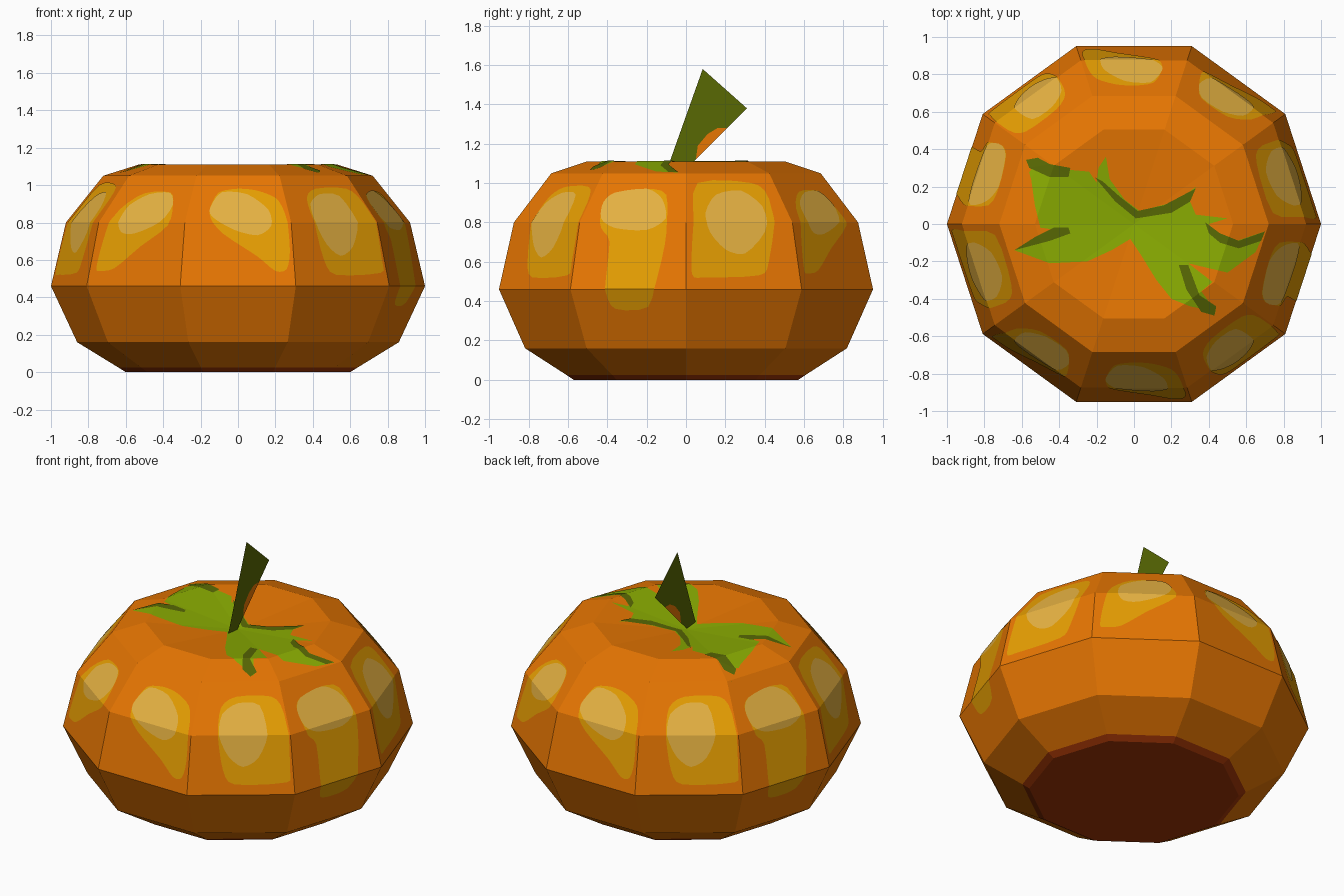
import bpy, bmesh, math
from mathutils import Vector

if "Cube" in bpy.data.objects:
    bpy.data.objects.remove(bpy.data.objects["Cube"])

N = 10
C18 = math.cos(math.pi / N)
DIRS = [Vector((math.cos(i * math.tau / N), math.sin(i * math.tau / N), 0)) for i in range(N + 1)]
# Pumpkin profile: (corner radius, height)
SIDE = [(.60, 0), (.64, .025), (.86, .16), (1.0, .46), (.92, .80), (.72, 1.05)]
TOP = [(0, 1.06), (.53, 1.11), (.72, 1.05), (.92, .80)]


def material(name, rgb):
    m = bpy.data.materials.new(name)
    lin = [((c / 255 + .055) / 1.055) ** 2.4 if c > 10 else c / 255 / 12.92 for c in rgb]
    m.diffuse_color = (*lin, 1)
    m.use_nodes = True
    m.node_tree.nodes["Principled BSDF"].inputs["Base Color"].default_value = m.diffuse_color
    return m


ORANGE = material("orange skin", (231, 118, 2))
YELLOW = material("yellow patch", (230, 158, 2))
TAN = material("pale highlight", (230, 178, 66))
LEAF = material("leaf green", (138, 172, 2))
DARK = material("dark green", (88, 104, 4))
MAROON = material("dark underside", (162, 54, 6))


def finish(bm, name, *mats):
    me = bpy.data.meshes.new(name)
    bm.to_mesh(me)
    bm.free()
    ob = bpy.data.objects.new(name, me)
    for m in mats:
        me.materials.append(m)
    bpy.context.collection.objects.link(ob)
    return ob


def lerp_table(table, x):
    for (a, u), (b, v) in zip(table, table[1:]):
        if x <= b:
            return u + (v - u) * (x - a) / (b - a)
    return table[-1][1]


def rounded(pts, steps=3):
    """Closed smooth curve through the points."""
    out, n = [], len(pts)
    for i in range(n):
        p = [Vector(pts[(i + j) % n]) for j in (-1, 0, 1, 2)]
        for s in range(steps):
            t = s / steps
            q = p[1] + .4 * t * (1 - t) * ((1 - t) * (p[2] - p[0]) - t * (p[3] - p[1]))
            q += (p[2] - p[1]) * (t * t * (3 - 2 * t))
            out.append((min(max(q.x, .005), .995), q.y))
    return out


def plate(name, mat, points, cuts, place):
    """Flat outline, cut along the body's creases, then wrapped on the body."""
    bm = bmesh.new()
    bm.faces.new([bm.verts.new((x, y, 0)) for x, y in points])
    bm.normal_update()
    if bm.faces[:][0].normal.z < 0:
        bmesh.ops.reverse_faces(bm, faces=bm.faces[:])
    bmesh.ops.triangulate(bm, faces=bm.faces[:])
    for co, no in cuts:
        bmesh.ops.bisect_plane(bm, geom=bm.verts[:] + bm.edges[:] + bm.faces[:],
                               dist=1e-5, plane_co=co, plane_no=no)
    for v in bm.verts:
        v.co = place(v.co.x, v.co.y)
    return finish(bm, name, mat)


# Pumpkin body: ten-sided rings, sunken top, dark base
bm = bmesh.new()
rings = [[bm.verts.new((d.x * r, d.y * r, z)) for d in DIRS[:N]] for r, z in SIDE + [TOP[1]]]
for j, (lo, hi) in enumerate(zip(rings, rings[1:])):
    for i in range(N):
        k = (i + 1) % N
        bm.faces.new((lo[i], lo[k], hi[k], hi[i])).material_index = int(j == 0)
bm.faces.new(rings[0][::-1]).material_index = 1
centre = bm.verts.new((0, 0, TOP[0][1]))
for i in range(N):
    bm.faces.new((rings[-1][i], rings[-1][(i + 1) % N], centre))
finish(bm, "pumpkin_body", ORANGE, MAROON)

# Side patches: (fraction across the face, height), repeated half a turn round
RADIUS = [(z, r) for r, z in SIDE]
SIDE_CUTS = [((0, z, 0), (0, 1, 0)) for z in (.46, .80)]


def side_patch(face, yellow, tan):
    for k in (face, (face + 5) % N):
        a, b = DIRS[k], DIRS[k + 1]
        out = (a + b).normalized()
        for name, mat, pts, lift in (("patch", YELLOW, yellow, .002), ("highlight", TAN, tan, .004)):
            def place(f, z):
                n = out + Vector((0, 0, .4))
                return a.lerp(b, f) * lerp_table(RADIUS, z) + Vector((0, 0, z)) + n * lift
            plate(f"side_{name}_{k}", mat, rounded(pts), SIDE_CUTS, place)


side_patch(7, [(.22, .88), (.29, .96), (.5, .98), (.71, .97), (.90, .93), (.96, .85), (.97, .65),
               (.93, .55), (.83, .54), (.67, .62), (.36, .74), (.24, .82)],
           [(.22, .88), (.32, .96), (.6, .95), (.8, .87), (.81, .78), (.68, .73), (.46, .76), (.25, .83)])
side_patch(6, [(.07, .555), (.09, .70), (.16, .87), (.36, .955), (.71, .96), (.80, .89), (.81, .785),
               (.52, .67), (.27, .555), (.12, .54)],
           [(.23, .8), (.25, .89), (.44, .95), (.71, .957), (.8, .89), (.71, .8), (.44, .74), (.29, .745)])
side_patch(8, [(.27, .8), (.28, .93), (.45, .98), (.87, .98), (.98, .9), (.97, .6), (.93, .53),
               (.44, .52), (.33, .6)],
           [(.28, .8), (.3, .9), (.47, .95), (.72, .94), (.77, .8), (.67, .67), (.52, .62), (.38, .68)])
side_patch(9, [(.21, .77), (.15, .9), (.235, .95), (.57, .97), (.79, .94), (.82, .75), (.76, .55),
               (.66, .37), (.36, .36), (.30, .45), (.30, .7)],
           [(.19, .82), (.15, .9), (.235, .95), (.57, .97), (.75, .92), (.81, .82), (.635, .76), (.34, .77)])
side_patch(0, [(.05, .54), (.07, .8), (.13, 1.0), (.74, 1.0), (.87, .92), (.74, .6), (.64, .53), (.17, .52)],
           [(.19, .85), (.32, .94), (.6, .96), (.77, .88), (.73, .75), (.53, .64), (.36, .66), (.22, .75)])

# Leaves: outlines draped over the top
MIDS = [(DIRS[i] + DIRS[i + 1]).normalized() for i in range(N)]
TOP_CUTS = [((0, 0, 0), (-d.y, d.x, 0)) for d in DIRS[:5]]
TOP_CUTS += [(n * TOP[1][0] * C18, n) for n in MIDS]


def drape(lift):
    def place(x, y):
        r = max(n.x * x + n.y * y for n in MIDS) / C18
        return Vector((x, y, lerp_table(TOP, r) + lift))
    return place


plate("leaves", LEAF, [
    (-.60, .40), (-.5, .32), (-.35, .29), (-.24, .28), (-.20, .22), (-.19, .30), (-.15, .36), (-.13, .24),
    (-.05, .13), (.03, .07), (.15, .10), (.25, .13), (.33, .20), (.30, .12), (.33, .05), (.50, .03),
    (.40, 0), (.45, -.07), (.55, -.09), (.70, -.04), (.65, -.15), (.5, -.26), (.29, -.21), (.42, -.31),
    (.36, -.36), (.44, -.47), (.3, -.44), (.2, -.4), (.12, -.3), (.04, -.17), (-.02, -.08), (-.12, -.14),
    (-.25, -.2), (-.45, -.21), (-.64, -.14), (-.5, -.1), (-.35, -.04), (-.5, -.02), (-.53, .1), (-.55, .24)],
    TOP_CUTS, drape(.002))

for i, pts in enumerate((
        [(-.60, .40), (-.45, .32), (-.34, .30), (-.35, .25), (-.45, .25), (-.56, .3)],
        [(-.64, -.14), (-.53, -.07), (-.43, -.02), (-.35, -.02), (-.34, -.05), (-.45, -.09)],
        [(-.21, .25), (-.17, .23), (-.08, .15), (.02, .07), (.16, .1), (.33, .19), (.30, .12),
         (.2, .06), (.01, .03), (-.1, .12)],
        [(.38, .01), (.46, -.05), (.56, -.09), (.70, -.04), (.68, -.09), (.56, -.13), (.46, -.1), (.40, -.05)],
        [(.24, -.22), (.29, -.22), (.35, -.38), (.44, -.44), (.43, -.49), (.36, -.47), (.28, -.35)])):
    plate(f"leaf_curl_{i}", DARK, pts, TOP_CUTS, drape(.004))

# Stem: flat upright card with an orange notch on its rear edge
notch = [(.05, 1.12), (.06, 1.19), (.11, 1.25), (.16, 1.28), (.21, 1.28)]
upright = lambda y, z: Vector((0, y, z))
plate("stem", DARK, [(-.10, 1.06), (-.01, 1.06)] + notch + [(.31, 1.38), (.085, 1.58)], [], upright)
plate("stem_notch", ORANGE, notch, [], upright)
